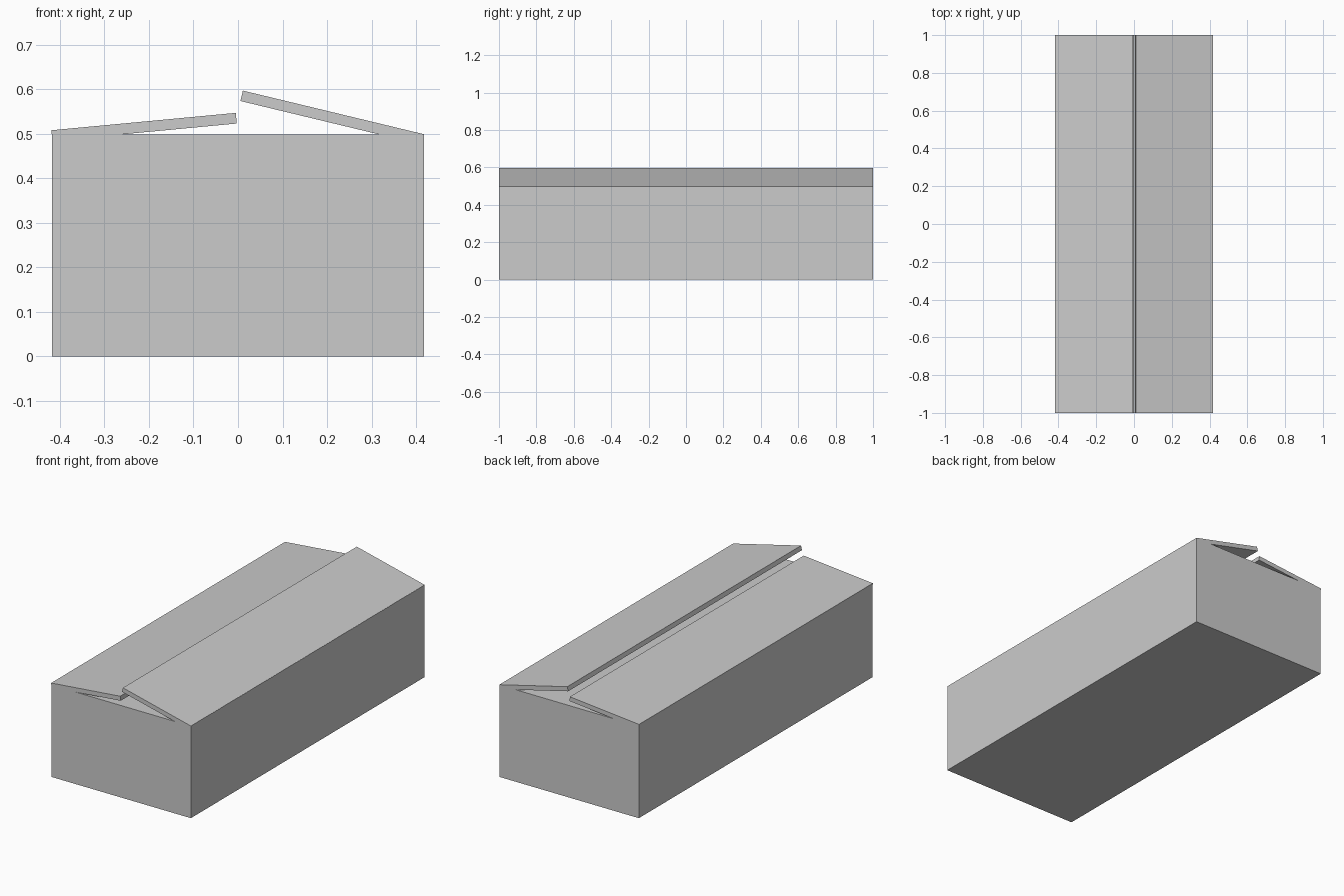
import bpy
import math
from mathutils import Matrix, Vector

cube = bpy.data.objects.get("Cube")
if cube:
    bpy.data.objects.remove(cube, do_unlink=True)

LENGTH, HALF_WIDTH, HEIGHT, THICK = 2.0, 0.418, 0.498, 0.024

grey = bpy.data.materials.new("light_grey")
grey.use_nodes = True
colour = (0.6, 0.6, 0.6, 1.0)
grey.diffuse_color = colour
grey.node_tree.nodes["Principled BSDF"].inputs["Base Color"].default_value = colour


def block(name, size, centre, tilt=0.0):
    """Box of a given size, tilted about the lengthwise axis."""
    bpy.ops.mesh.primitive_cube_add(size=1)
    obj = bpy.context.object
    obj.name = name
    obj.data.transform(Matrix.Translation(centre)
                       @ Matrix.Rotation(tilt, 4, "Y")
                       @ Matrix.Diagonal((*size, 1)))
    obj.data.materials.append(grey)
    return obj


def flap(name, start, end):
    """Slab whose upper surface runs from start to end in the x-z plane."""
    a, b = Vector((start[0], 0, start[1])), Vector((end[0], 0, end[1]))
    run = b - a
    tilt = -math.atan2(run.z, run.x)
    down = Vector((run.z, 0, -run.x)).normalized() * THICK / 2
    return block(name, (run.length, LENGTH, THICK), (a + b) / 2 + down, tilt)


# Closed body
block("box_body", (2 * HALF_WIDTH, LENGTH, HEIGHT), (0, 0, HEIGHT / 2))

# Two partly raised lid flaps, hinged on the long edges
flap("right_lid_flap", (-0.419, 0.508), (-0.005, 0.547))
flap("left_lid_flap", (0.011, 0.597), (0.418, 0.499))
